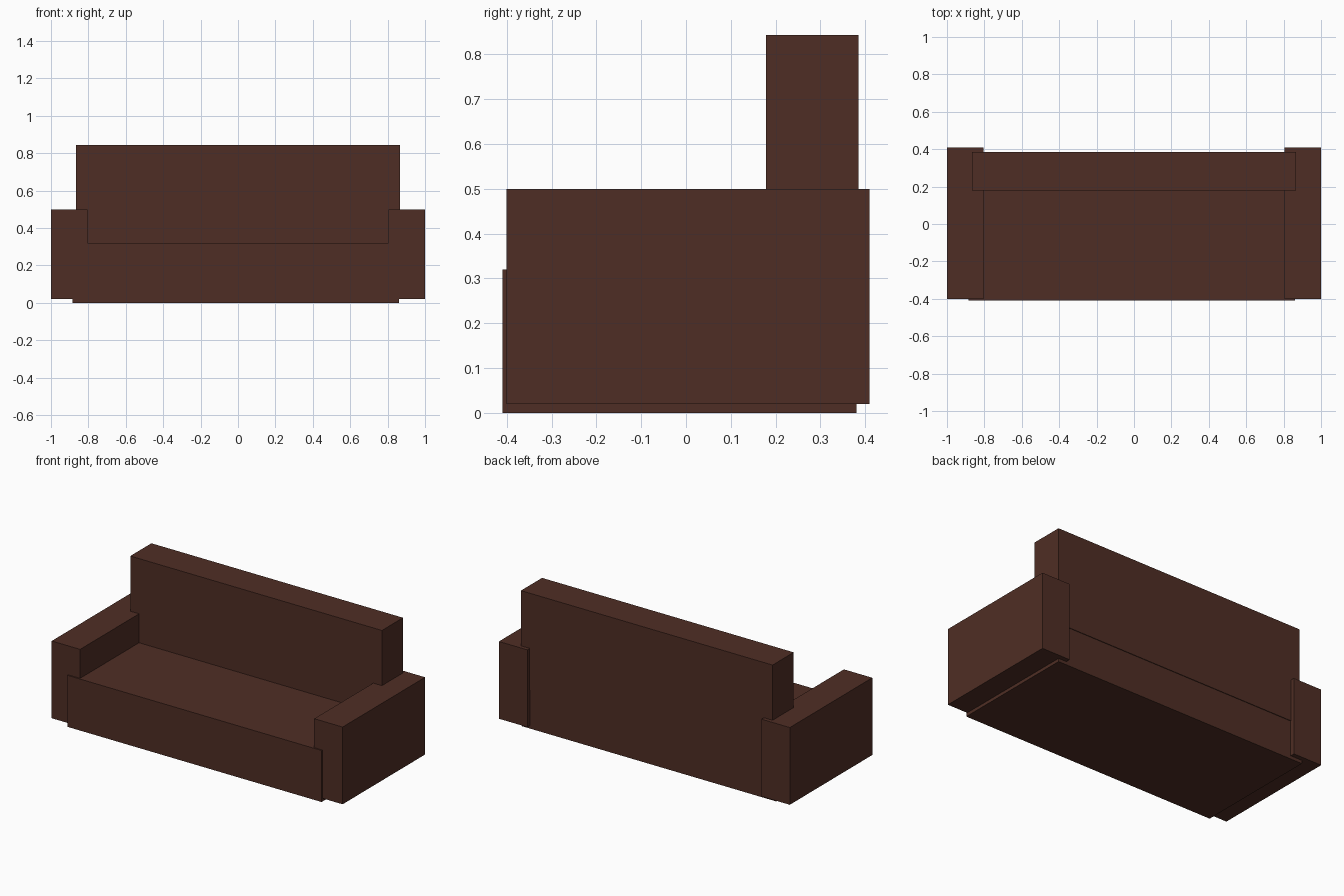
import bpy

if "Cube" in bpy.data.objects:
    bpy.data.objects.remove(bpy.data.objects["Cube"])

leather = bpy.data.materials.new("dark brown upholstery")
leather.diffuse_color = (0.078, 0.027, 0.018, 1)
leather.use_nodes = True
leather.node_tree.nodes["Principled BSDF"].inputs["Base Color"].default_value = leather.diffuse_color


def box(name, x, y, z):
    """Axis-aligned box from (min, max) ranges."""
    bpy.ops.mesh.primitive_cube_add(size=1, location=[(a + b) / 2 for a, b in (x, y, z)])
    ob = bpy.context.object
    ob.name = name
    ob.scale = [b - a for a, b in (x, y, z)]
    bpy.ops.object.transform_apply(location=False, rotation=False, scale=True)
    ob.data.materials.append(leather)
    return ob


# Seat block, slightly off centre and standing on the floor
box("seat", (-0.886, 0.861), (-0.409, 0.381), (0, 0.32))

# Backrest, overlapping the arms and overhanging the seat at the rear
box("backrest", (-0.865, 0.865), (0.178, 0.385), (0.24, 0.843))

# Armrests, raised a little off the floor
box("left_armrest", (-1, -0.805), (-0.401, 0.409), (0.02, 0.50))
box("right_armrest", (0.805, 1), (-0.401, 0.409), (0.02, 0.50))
